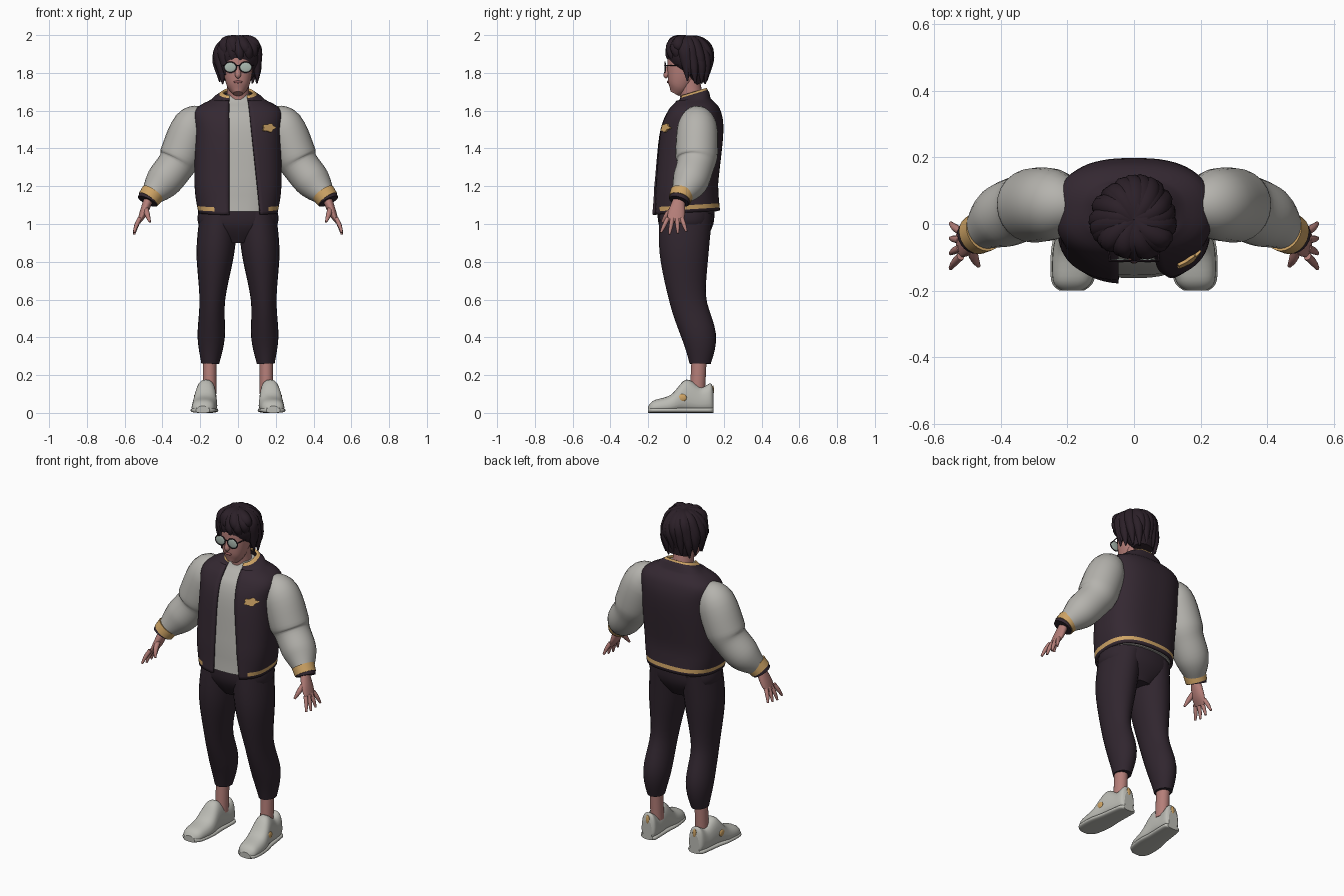
import bpy, bmesh, math, random
from math import sin, cos, asin, pi, tau
from mathutils import Matrix, Vector

if "Cube" in bpy.data.objects:
    bpy.data.objects.remove(bpy.data.objects["Cube"])
random.seed(4)


def material(name, *rgb):
    mat = bpy.data.materials.new(name)
    mat.use_nodes = True
    mat.diffuse_color = (*rgb, 1)
    mat.node_tree.nodes["Principled BSDF"].inputs["Base Color"].default_value = (*rgb, 1)
    return mat


plum = material("dark plum cloth", .034, .021, .031)
trouser = material("dark trouser cloth", .03, .019, .028)
hair = material("dark hair", .024, .014, .021)
grey = material("pale grey cloth", .46, .45, .42)
leather = material("pale shoe leather", .5, .5, .46)
gold = material("gold trim", .62, .37, .13)
skin = material("skin", .46, .21, .19)
lip = material("lips", .33, .12, .12)
glass = material("lens glass", .4, .48, .43)
X, Y, Z = Matrix.Identity(3)


def finish(name, bm, *mats, thickness=0):
    """Turn a bmesh into a smooth object with flat end caps."""
    for face in bm.faces:
        face.smooth = len(face.verts) <= 4
    mesh = bpy.data.meshes.new(name)
    bm.to_mesh(mesh)
    bm.free()
    for mat in mats:
        mesh.materials.append(mat)
    ob = bpy.data.objects.new(name, mesh)
    bpy.context.collection.objects.link(ob)
    if thickness:
        solid = ob.modifiers.new("thickness", "SOLIDIFY")
        solid.thickness, solid.offset = thickness, -1


def smooth_rows(keys, steps=5):
    """Fill in rows between the key rows along a smooth curve."""
    rows = []
    last = len(keys) - 1
    for i in range(last):
        before, after = keys[max(i - 1, 0)], keys[min(i + 2, last)]
        for k in range(steps):
            t = k / steps
            u = 1 - t
            row = []
            for a, b, c, d in zip(before, keys[i], keys[i + 1], after):
                pull = u * (c - a) - t * (d - b)
                ease = t * t * (3 - 2 * t)
                row.append(b + (c - b) * ease + t * u * pull / 2)
            rows.append(tuple(row))
    return rows + [keys[-1]]


def rounded(value, power):
    return math.copysign(abs(value) ** (2 / power), value)


def sweep(bm, keys, ref=X, axis=None, sides=24, power=2, taper=0, side=1, steps=5):
    """Skin through rings: x, y, z, half size along ref, half size across it."""
    rings = smooth_rows([key[:4] + key[-1:] for key in keys], steps)
    centres = [Vector(ring[:3]) for ring in rings]
    loops = []
    for i, centre in enumerate(centres):
        ahead, behind = centres[min(i + 1, len(centres) - 1)], centres[max(i - 1, 0)]
        along = axis or (ahead - behind).normalized()
        u = (ref - along * ref.dot(along)).normalized()
        w = along.cross(u)
        loop = []
        for k in range(sides):
            c, s = (rounded(f(tau * k / sides), power) for f in (cos, sin))
            point = centre + u * rings[i][3] * c * (1 - taper * s) + w * rings[i][4] * s
            loop.append(bm.verts.new((point.x * side, point.y, point.z)))
        loops.append(loop)
    faces = [bm.faces.new(loops[0]), bm.faces.new(loops[-1])]
    for low, high in zip(loops, loops[1:]):
        for k in range(sides):
            faces.append(bm.faces.new((low[k - 1], low[k], high[k], high[k - 1])))
    bmesh.ops.recalc_face_normals(bm, faces=faces)


def part(name, keys, mat, **options):
    bm = bmesh.new()
    sweep(bm, keys, **options)
    finish(name, bm, mat)


def blob(name, place, size, mat):
    bm = bmesh.new()
    matrix = Matrix.Translation(place) @ Matrix.Diagonal((*size, 1))
    bmesh.ops.create_uvsphere(bm, u_segments=20, v_segments=12, radius=1, matrix=matrix)
    finish(name, bm, mat)


# Torso outline from hem to collar: height, half width, half depth
torso = smooth_rows([(1.06, .21, .18), (1.2, .23, .17), (1.48, .23, .17),
                     (1.6, .23, .14), (1.66, .14, .09), (1.7, .08, .07)])
boxy = 2.6


def torso_centre(z):
    return .04 * min(1, max(0, (z - 1.2) / .4))


# Open jacket with gold hem and collar
bm = bmesh.new()
rows, columns = [], 60
for z, width, depth in torso:
    gap = .05 + .07 * (1.7 - z) / .64
    start = asin((gap / width) ** (boxy / 2))
    end = tau - asin((.047 / width) ** (boxy / 2))
    tilt = .3 if z > 1.66 else .06
    row = []
    for k in range(columns + 1):
        angle = start + (end - start) * k / columns
        back = -depth * rounded(cos(angle), boxy)
        across = width * rounded(sin(angle), boxy)
        row.append(bm.verts.new((across, torso_centre(z) + back, z + tilt * back)))
    rows.append(row)
for i, (low, high) in enumerate(zip(rows, rows[1:])):
    for k in range(columns):
        face = bm.faces.new((low[k], low[k + 1], high[k + 1], high[k]))
        middle = face.calc_center_median()
        hem = i == 1 and (middle.x < -.12 or middle.x > .16 or middle.y > 0)
        face.material_index = int(hem or i > len(rows) - 4)
finish("jacket", bm, plum, gold, thickness=.014)

# Shirt just inside the jacket
inset = .016
part("shirt", [(0, torso_centre(z), z - .01, width - inset, depth - inset)
               for z, width, depth in torso[1:-1]], grey, sides=40, power=boxy, steps=1)

# Chest badge: lobed plate on the left breast
bm = bmesh.new()
outline = []
for k in range(30):
    angle = tau * k / 30
    lobe = 1 + .16 * cos(5 * angle)
    x, rise = .165 + .032 * lobe * cos(angle), .021 * lobe * sin(angle)
    front = torso_centre(1.5) - .17 * (1 - (x / .23) ** boxy) ** (1 / boxy)
    outline.append(bm.verts.new((x, front - .008 + rise * .3, 1.51 + rise)))
bm.faces.new(outline)
finish("chest_badge", bm, gold, thickness=.009)

# Trouser seat
part("trouser_seat", [(0, 0, 1.13, .19, .15), (0, 0, 1, .21, .145), (0, 0, .9, .08, .09)],
     trouser, power=2.3)

for side, label in ((1, "left_"), (-1, "right_")):
    # Trouser leg and bare ankle
    part(label + "trouser_leg", [
        (.1, 0, 1.06, .1, .14), (.12, -.01, .85, .1, .13), (.136, .01, .6, .068, .098),
        (.142, .07, .4, .072, .09), (.147, .075, .26, .047, .056)], trouser, side=side)
    part(label + "ankle", [(.15, .07, .3, .036, .04), (.15, .06, .1, .036, .04)],
         skin, side=side)

    # Shoe from toe to heel: position, half width, top height
    shoe = smooth_rows([(-.2, .03, .04), (-.17, .057, .07), (-.08, .065, .1), (0, .055, .18),
                        (.08, .05, .14), (.13, .045, .16), (.145, .03, .12)])
    upper, sole = [], []
    for y, width, top in shoe:
        x = .17 - y / 12
        upper.append((x, y, top / 2, width, top / 2 - .004))
        sole.append((x, y, .014, width + .007, .014))
    part(label + "shoe", upper, leather, axis=-Y, power=2.6, taper=.15, side=side, steps=1)
    part(label + "shoe_sole", sole, leather, axis=-Y, power=3, side=side, steps=1)
    blob(label + "shoe_patch", (side * .226, -.02, .08), (.008, .024, .02), gold)
    blob(label + "heel_tab", (side * .157, .142, .12), (.012, .006, .026), gold)

    # Puffy sleeve pinched at the elbow, with a two-tone cuff
    limb = dict(ref=Y, side=side)
    part(label + "sleeve", [
        (.17, .055, 1.57, .06), (.24, .06, 1.52, .104), (.3, .056, 1.37, .112),
        (.33, .05, 1.31, .1), (.4, .02, 1.22, .094), (.46, -.025, 1.15, .056)], grey, **limb)
    part(label + "cuff", [(.45, -.02, 1.165, .064), (.475, -.033, 1.13, .06)], gold, **limb)
    part(label + "cuff_rim", [(.47, -.03, 1.14, .057), (.48, -.037, 1.12, .055)], plum, **limb)

    # Hand with four fingers and a thumb
    bm = bmesh.new()
    sweep(bm, [(.47, -.035, 1.14, .028, .025), (.5, -.05, 1.06, .045, .021),
               (.525, -.06, 1.01, .04, .01)], **limb)
    for finger, length in enumerate((.07, .08, .085, .075)):
        y = -.022 - .025 * finger
        spread = .012 - .01 * finger
        sweep(bm, [(.52, y, 1.03, .012), (.538, y + spread, 1.03 - length / 2, .011),
                   (.55, y + 2 * spread, 1.03 - length, .006)], sides=10, **limb)
    sweep(bm, [(.49, -.06, 1.09, .015), (.48, -.1, 1.05, .014), (.466, -.126, 1.01, .006)],
          sides=10, **limb)
    finish(label + "hand", bm, skin)

    # Spectacle lens, rim and temple bar
    blob(label + "lens", (side * .041, -.11, 1.83), (.032, .005, .027), glass)
    rim = []
    for k in range(25):
        angle = tau * k / 24
        rim.append((.041 + .033 * cos(angle), -.111, 1.83 + .028 * sin(angle), .003))
    part(label + "lens_rim", rim, hair, ref=Y, sides=6, side=side, steps=1)
    part(label + "temple_bar", [(.072, -.11, 1.84, .003), (.092, .02, 1.84, .003)],
         hair, sides=6, side=side)

part("spectacle_bridge", [(-.01, -.113, 1.84, .003), (.01, -.113, 1.84, .003)],
     hair, ref=Y, sides=6)

# Neck, head and features
part("neck", [(0, .035, 1.6, .075, .06), (0, .03, 1.67, .06), (0, .01, 1.79, .056)], skin)
part("head", [(0, -.06, 1.69, .025), (0, -.04, 1.73, .058), (0, -.015, 1.81, .077, .086),
              (0, 0, 1.9, .078, .092), (0, 0, 1.95, .05)], skin, power=2.2)
part("nose", [(0, -.088, 1.845, .009), (0, -.103, 1.79, .016), (0, -.097, 1.778, .008)], skin)
blob("lips", (0, -.095, 1.752), (.023, .007, .007), lip)

# Hair: a cap under two layers of curling locks
part("hair_cap", [(0, .08, 1.745, .06, .035), (0, .05, 1.83, .11, .08),
                  (0, .01, 1.9, .118, .11), (0, .01, 1.96, .09), (0, .01, 1.99, .03)], hair)
bm = bmesh.new()
top, sweep_angle = 1.972, 1.9
for layer, count in enumerate((15, 11)):
    for k in range(count):
        turn = tau * (k + layer / 2) / count + random.uniform(-.08, .08)
        fringe = cos(turn) > .6
        tip = (1.86 if fringe else 1.75) + .035 * layer + random.uniform(-.012, .012)
        lock = []
        for i in range(9):
            t = i / 8
            arc = sweep_angle * t
            fall = (cos(arc) - cos(sweep_angle)) / (1 - cos(sweep_angle))
            z = tip + (top - tip) * max(0, fall) ** .7
            reach = sin(arc) ** .8 * (1 + .05 * sin(9 * t + 3 * turn))
            angle = turn + .4 * t - .2
            depth = .095 if cos(angle) > 0 else .108
            radius = .004 + .032 * max(0, sin(pi * (.15 + .85 * t))) ** .6
            lock.append((.105 * reach * sin(angle), .012 - depth * reach * cos(angle), z, radius))
        sweep(bm, lock, ref=Vector((cos(turn), sin(turn), .1)), sides=10, steps=2)
finish("hair_locks", bm, hair)
